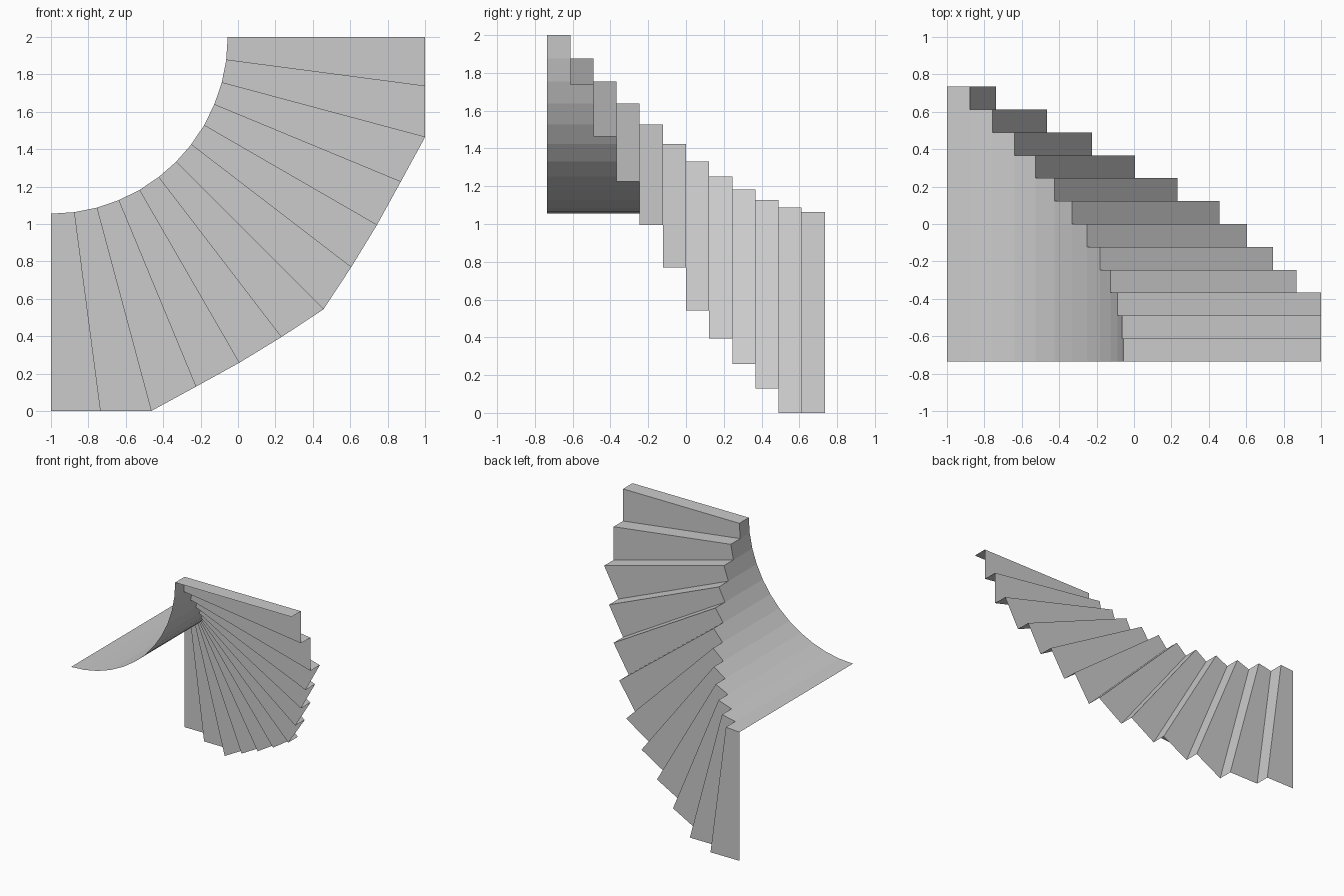
import bpy, bmesh
from math import cos, sin, radians

cube = bpy.data.objects.get("Cube")
if cube:
    bpy.data.objects.remove(cube, do_unlink=True)

STEPS = 12
TURN = radians(90 / STEPS)
INNER = 0.945
FRONT, DEPTH = -0.735, 1.47

# Distance of the outer edge from the pivot, mirrored about the diagonal
half = [2.0, 2 / cos(TURN), 2 / cos(2 * TURN), 2.024, 2.012, 2.023, 2.06]
OUTER = half + half[-2::-1]

grey = bpy.data.materials.new("plain_grey")
grey.use_nodes = True
colour = (0.6, 0.6, 0.6, 1)
grey.diffuse_color = colour
grey.node_tree.nodes["Principled BSDF"].inputs["Base Color"].default_value = colour


def point(radius, k, level):
    """Point on radial line k, at the given step level along y."""
    return (-1 + radius * cos(k * TURN),
            FRONT + DEPTH * level / STEPS,
            2 - radius * sin(k * TURN))


def make_sheet(name, quads):
    bm = bmesh.new()
    for quad in quads:
        bm.faces.new([bm.verts.new(p) for p in quad])
    bmesh.ops.remove_doubles(bm, verts=bm.verts[:], dist=0.0001)
    mesh = bpy.data.meshes.new(name)
    bm.to_mesh(mesh)
    bm.free()
    mesh.materials.append(grey)
    obj = bpy.data.objects.new(name, mesh)
    bpy.context.collection.objects.link(obj)


# Winder steps: a radial riser and a wedge-shaped tread each
for k in range(STEPS):
    riser = [point(INNER, k, k), point(OUTER[k], k, k),
             point(OUTER[k], k, k + 1), point(INNER, k, k + 1)]
    tread = [point(INNER, k, k + 1), point(OUTER[k], k, k + 1),
             point(OUTER[k + 1], k + 1, k + 1), point(INNER, k + 1, k + 1)]
    make_sheet(f"step_{k + 1}", [riser, tread])

# Faceted curved wall on the inside of the turn, stepped along the treads
make_sheet("inner_wall", [
    [point(INNER, k, 0), point(INNER, k, k + 1),
     point(INNER, k + 1, k + 1), point(INNER, k + 1, 0)]
    for k in range(STEPS)])
